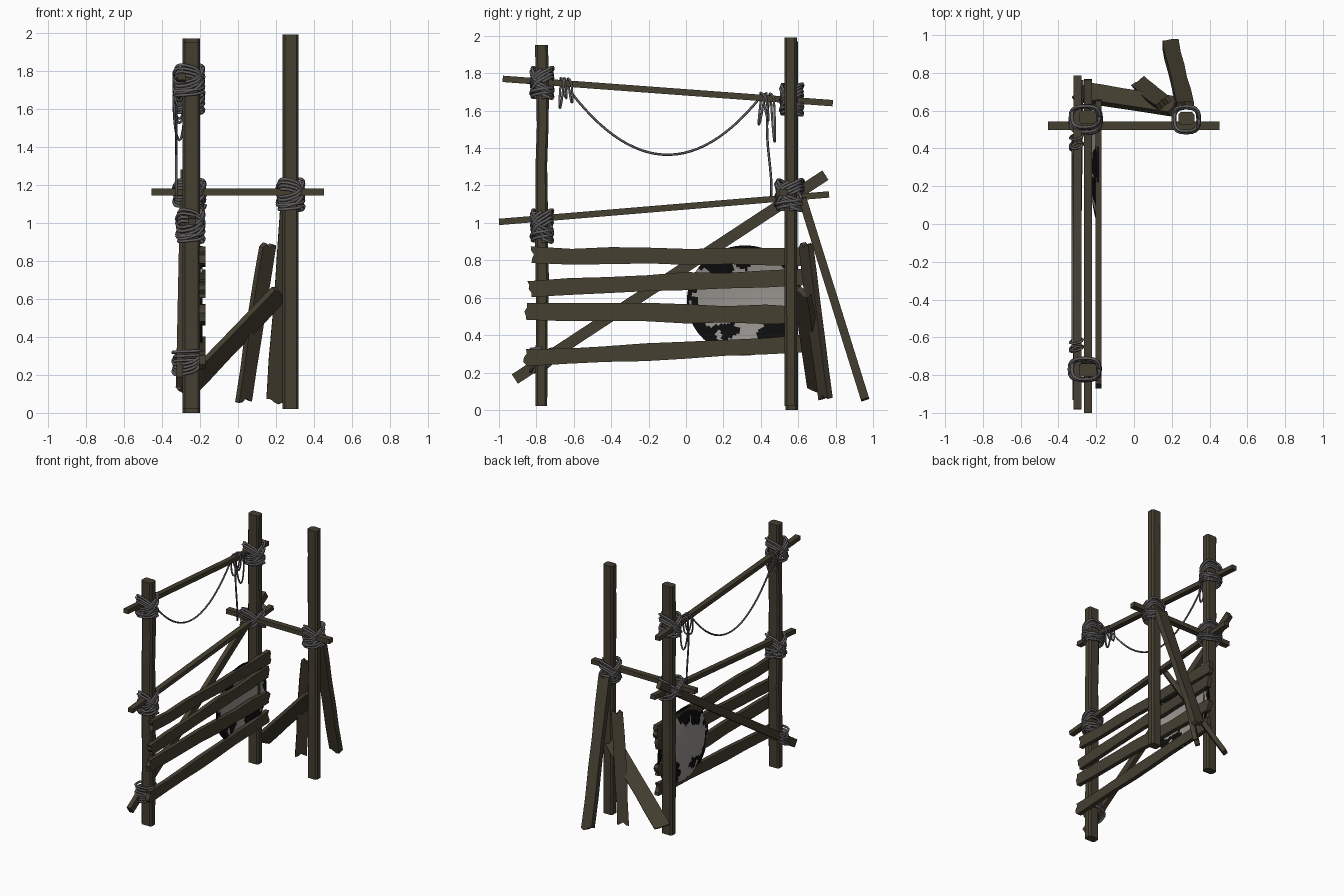
import bpy, math, random
from mathutils import Vector as V

if "Cube" in bpy.data.objects:
    bpy.data.objects.remove(bpy.data.objects["Cube"])
random.seed(4)
R = random.uniform


def material(name, col):
    m = bpy.data.materials.new(name)
    m.diffuse_color = (*col, 1)
    m.use_nodes = True
    m.node_tree.nodes["Principled BSDF"].inputs["Base Color"].default_value = m.diffuse_color
    return m


WOOD = material("dark wood", (0.060, 0.050, 0.031))
ROPE = material("grey rope", (0.115, 0.107, 0.107))
BLACK = material("black hide", (0.004, 0.004, 0.004))
WHITE = material("pale hide", (0.32, 0.30, 0.28))


def make(name, verts, faces, mats, smooth=False):
    me = bpy.data.meshes.new(name)
    me.from_pydata(verts, [], faces)
    for m in mats:
        me.materials.append(m)
    for p in me.polygons:
        p.use_smooth = smooth
    ob = bpy.data.objects.new(name, me)
    bpy.context.collection.objects.link(ob)
    return ob


def sweep(name, path, section, up, mat, wobble=0.0, jag=0.0, smooth=False):
    """Sweep a cross-section along a path; jag breaks up the two ends."""
    path = [V(p) for p in path]
    n, k = len(path), len(section)
    verts, faces = [], []
    half = k // 2
    for i, p in enumerate(path):
        t = (path[min(i + 1, n - 1)] - path[max(i - 1, 0)]).normalized()
        nrm = V(up) - t * V(up).dot(t)
        nrm.normalize()
        side = t.cross(nrm)
        scale = 1 + R(-wobble, wobble)
        shift = R(-wobble, wobble) * 0.05
        cuts = [R(-jag, jag) for _ in range(half)] if jag and i in (0, n - 1) else [0] * half
        cuts = cuts + cuts[::-1] + [0]
        for j, (a, b) in enumerate(section):
            verts.append(p + side * (a * scale + shift) + nrm * b + t * cuts[j])
    for i in range(n - 1):
        for j in range(k):
            j2 = (j + 1) % k
            faces.append((i * k + j, i * k + j2, (i + 1) * k + j2, (i + 1) * k + j))
    o = (n - 1) * k
    if jag:
        for j in range(half - 1):
            q = (j, k - 1 - j, k - 2 - j, j + 1)
            faces += [q, tuple(o + x for x in q[::-1])]
    else:
        faces += [tuple(range(k))[::-1], tuple(range(o, o + k))]
    return make(name, verts, faces, [mat], smooth)


def line(a, b, n):
    return [V(a).lerp(V(b), i / n) for i in range(n + 1)]


def rect(w, t, cols=1):
    top = [(-w / 2 + w * i / cols, -t / 2) for i in range(cols + 1)]
    return top + [(a, t / 2) for a, _ in top[::-1]]


def chamfered(w, d, c):
    w, d = w / 2, d / 2
    return [(-w + c, -d), (w - c, -d), (w, -d + c), (w, d - c),
            (w - c, d), (-w + c, d), (-w, d - c), (-w, -d + c)]


def ring(r, n=6):
    return [(r * math.cos(2 * math.pi * i / n), r * math.sin(2 * math.pi * i / n)) for i in range(n)]


# Upright posts
for name, x, y, z0, z1, w, wob in (
        ("front_post", -0.245, -0.77, 0.02, 1.95, 0.092, 0.09),
        ("back_post", -0.245, 0.565, 0.0, 1.97, 0.092, 0.03),
        ("side_post", 0.277, 0.56, 0.02, 1.99, 0.084, 0.02)):
    sweep(name, line((x, y, z0), (x, y, z1), 9), chamfered(0.066, w, 0.012), (1, 0, 0), WOOD, wob)

# Rails and diagonal brace
sweep("top_rail", line((-0.298, -0.98, 1.77), (-0.298, 0.785, 1.64), 3), rect(0.034, 0.042), (1, 0, 0), WOOD)
sweep("middle_rail", line((-0.243, -1.0, 1.005), (-0.243, 0.765, 1.152), 3), rect(0.034, 0.042), (1, 0, 0), WOOD)
sweep("cross_rail", line((-0.455, 0.52, 1.163), (0.452, 0.52, 1.163), 3), rect(0.046, 0.036), (0, 0, 1), WOOD)
sweep("diagonal_brace", line((-0.308, -0.915, 0.165), (-0.285, 0.745, 1.255), 4),
      rect(0.06, 0.035), (1, 0, 0), WOOD)

# Fence planks with broken ends
for i, (y0, za, y1, zb, w) in enumerate((
        (-0.82, 0.825, 0.65, 0.815, 0.092), (-0.835, 0.645, 0.63, 0.715, 0.09),
        (-0.86, 0.53, 0.64, 0.51, 0.095), (-0.86, 0.28, 0.635, 0.355, 0.09))):
    sweep(f"fence_plank_{i + 1}", line((-0.188, y0, za), (-0.188, y1, zb), 7),
          rect(w, 0.034, 4), (1, 0, 0), WOOD, 0.1, 0.012)

# Leaning planks behind the side post
for name, a, b, w, t, up in (
        ("long_leaning_plank", (0.27, 0.625, 1.12), (0.19, 0.955, 0.065), 0.088, 0.045, (0, 1, 0.3)),
        ("short_leaning_plank", (0.155, 0.64, 0.88), (0.03, 0.745, 0.065), 0.085, 0.035, (-0.6, 0.78, 0)),
        ("slanted_plank", (0.215, 0.62, 0.63), (-0.28, 0.70, 0.11), 0.11, 0.035, (-0.5, 0.7, 0.5))):
    sweep(name, line(a, b, 5), rect(w, t, 4), up, WOOD, 0.06, 0.016)


# Rope lashings: flattened helices, tilted both ways to cross over
def lashing(name, x, y, z, rx, ry, spread, tilts):
    for s, (tilt, turns, off) in enumerate(tilts):
        pts = []
        for i in range(turns * 20 + 1):
            u = i / (turns * 20)
            a = 2 * math.pi * i / 20
            c, sn = math.cos(a), math.sin(a)
            g = 1 + 0.07 * math.sin(a * 0.37 + s * 2)
            px = math.copysign(abs(c) ** 0.7, c) * rx * g
            py = math.copysign(abs(sn) ** 0.7, sn) * ry * g
            pts.append((x + px, y + py, z + off + (u - 0.5) * spread + tilt * sn
                        + 0.6 * abs(tilt) * c * (-1) ** s))
        sweep(f"{name}_{s + 1}", pts, ring(0.0085), (0, 0, 1), ROPE, smooth=True)


CROSS = ((0.045, 4, 0.01), (-0.045, 4, 0.0), (0.008, 3, -0.05))
lashing("front_top_lashing", -0.258, -0.77, 1.75, 0.074, 0.056, 0.07, CROSS)
lashing("front_middle_lashing", -0.25, -0.77, 0.985, 0.068, 0.054, 0.08, CROSS)
lashing("front_low_lashing", -0.268, -0.77, 0.265, 0.07, 0.056, 0.07, ((0.035, 4, 0), (0.0, 3, 0.03)))
lashing("back_top_lashing", -0.258, 0.565, 1.66, 0.074, 0.056, 0.07, CROSS)
lashing("back_middle_lashing", -0.255, 0.553, 1.15, 0.078, 0.07, 0.06, CROSS[:2])
lashing("side_lashing", 0.277, 0.553, 1.15, 0.066, 0.066, 0.07, CROSS)


# Hanging rope, coils over the rail, and the loose end
def rail_z(y):
    return 1.77 - (y + 0.98) * 0.0737


sag = [(-0.325, -0.65 + 1.05 * u, 1.745 - 0.07 * u - 1.38 * u * (1 - u)) for u in [i / 28 for i in range(29)]]
sweep("hanging_rope", sag, ring(0.0065), (1, 0, 0), ROPE, smooth=True)
for i, (y, drop, dy) in enumerate(((-0.67, 0.08, 0.015), (-0.65, 0.13, -0.012), (-0.63, 0.1, 0.01),
                                   (0.40, 0.12, 0.02), (0.43, 0.14, -0.02), (0.45, 0.23, 0.012))):
    z = rail_z(y)
    pts = []
    for j in range(25):
        a = 2 * math.pi * j / 24
        c, s = math.cos(a), math.sin(a)
        pts.append((-0.301 + 0.03 * s - (0.008 if c < 0 else 0), y + dy * (1 - c) + 0.008 * s,
                    z + (0.027 * c if c > 0 else drop * c)))
    sweep(f"rope_coil_{i + 1}", pts, ring(0.0065), (0, 1, 0), ROPE, smooth=True)
sweep("loose_rope_end", [(-0.325, 0.445 - 0.012 * math.sin(u * 5), 1.68 - 0.54 * u) for u in [i / 10 for i in range(11)]],
      ring(0.0065), (1, 0, 0), ROPE, smooth=True)

# Round hide shield, a shallow dome between the posts and the planks
RINGS, SEG, RAD = 26, 80, 0.31
CY, CZ = 0.315, 0.585
verts, faces = [], []
for side in (0, 1):
    base = len(verts)
    verts.append(V((-0.238 + 0.012 * side, CY, CZ)))
    for r in range(1, RINGS + 1):
        f = r / RINGS
        for s in range(SEG):
            a = 2 * math.pi * s / SEG
            verts.append(V((-0.238 + 0.012 * side + 0.04 * f * f,
                            CY + RAD * f * math.cos(a), CZ + RAD * 0.95 * f * math.sin(a))))
    for s in range(SEG):
        t = (s + 1) % SEG
        q = [(base, base + 1 + s, base + 1 + t)]
        q += [(base + 1 + r * SEG + s, base + 1 + (r + 1) * SEG + s,
               base + 1 + (r + 1) * SEG + t, base + 1 + r * SEG + t) for r in range(RINGS - 1)]
        faces += [x[::-1] for x in q] if side == 0 else q
rim0 = 1 + (RINGS - 1) * SEG
rim1 = rim0 + 1 + RINGS * SEG
for s in range(SEG):
    t = (s + 1) % SEG
    faces.append((rim0 + s, rim0 + t, rim1 + t, rim1 + s))
shield = make("hide_shield", verts, faces, [BLACK, WHITE], True)
BLOTS = ((0.13, 0.405, 0.05), (0.23, 0.42, 0.045), (0.47, 0.42, 0.085), (0.04, 0.45, 0.075),
         (0.03, 0.67, 0.05), (0.18, 0.79, 0.085), (0.31, 0.84, 0.09), (0.06, 0.58, 0.025))
for p in shield.data.polygons:  # black patches near the rim, pale middle
    y, z = p.center.y, p.center.z
    n = 0.012 * math.sin(y * 70 + z * 31) + 0.01 * math.sin(z * 90 - y * 40)
    rim = math.hypot(y - CY, z - CZ) > 0.285 + 1.2 * n
    p.material_index = 0 if rim or any(math.hypot(y - a, z - b) < r + n for a, b, r in BLOTS) else 1
bpy.context.view_layer.objects.active = shield
shield.select_set(True)
bpy.ops.object.shade_smooth_by_angle()
